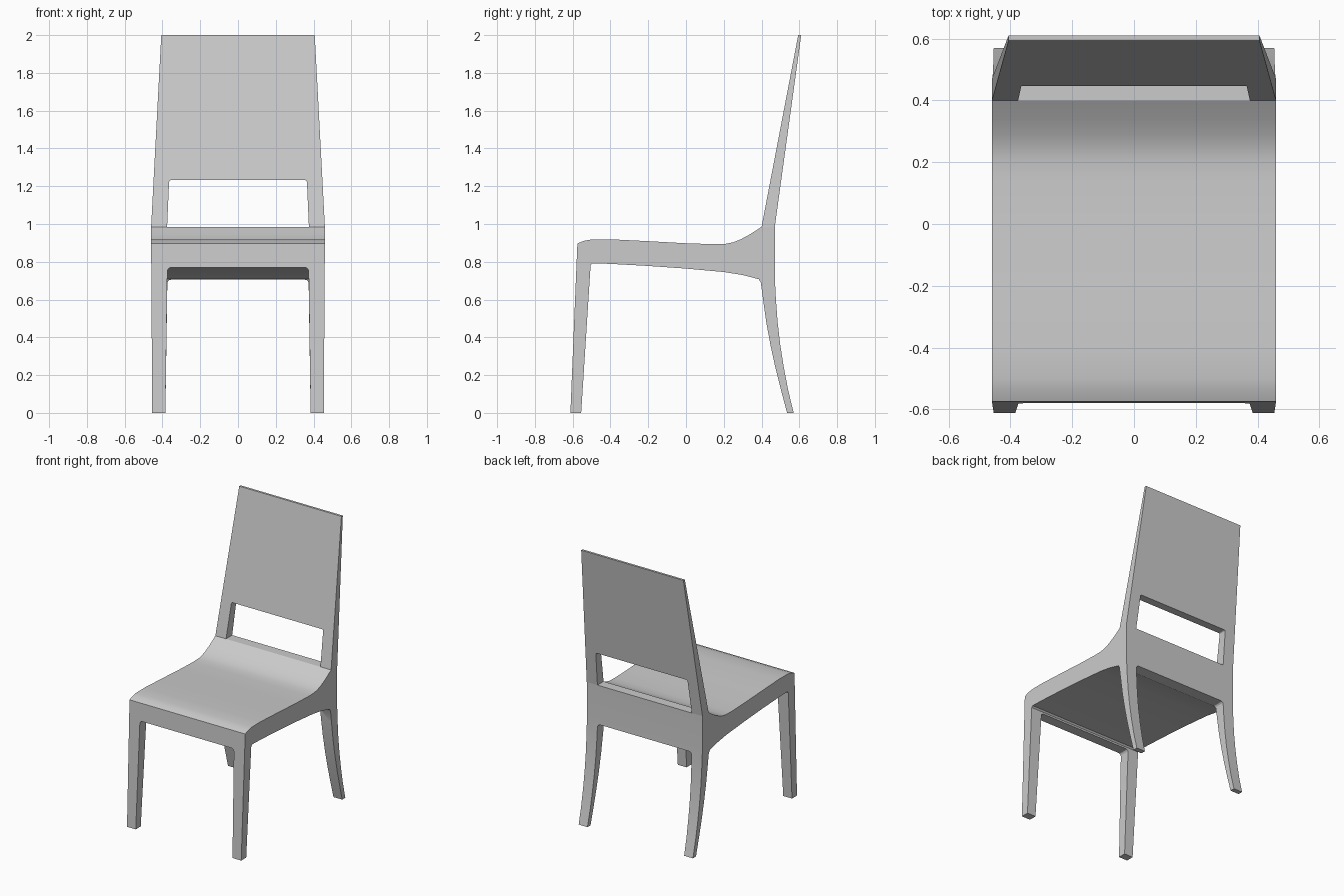
import bpy, bmesh, math

if "Cube" in bpy.data.objects:
    bpy.data.objects.remove(bpy.data.objects["Cube"])

grey = bpy.data.materials.new("light grey")
grey.diffuse_color = (0.6, 0.6, 0.6, 1)
grey.use_nodes = True
grey.node_tree.nodes["Principled BSDF"].inputs["Base Color"].default_value = grey.diffuse_color


def half_width(z):
    """Half width of the chair: legs narrow to the floor, back narrows to the top."""
    if z > 0.985:
        return 0.46 - (z - 0.985) * 0.053
    return 0.454 + 0.006 * min(z / 0.9, 1)


def loft(name, end_a, end_b):
    """Solid between two matching outlines."""
    bm = bmesh.new()
    a = [bm.verts.new(p) for p in end_a]
    b = [bm.verts.new(p) for p in end_b]
    n = len(a)
    caps = [bm.faces.new(a), bm.faces.new(b[::-1])]
    for i in range(n):
        j = (i + 1) % n
        bm.faces.new((a[j], a[i], b[i], b[j]))
    bmesh.ops.triangulate(bm, faces=caps)
    bmesh.ops.recalc_face_normals(bm, faces=bm.faces)
    mesh = bpy.data.meshes.new(name)
    bm.to_mesh(mesh)
    bm.free()
    mesh.materials.append(grey)
    obj = bpy.data.objects.new(name, mesh)
    bpy.context.collection.objects.link(obj)
    return obj


def side_profile(name, profile):
    """Side outline (y, z) stretched across the chair's width."""
    return loft(name, [(-half_width(z), y, z) for y, z in profile],
                [(half_width(z), y, z) for y, z in profile])


def cut_opening(obj, y0, y1, z0, z1, w0, w1, r):
    """Cut a tapered opening with rounded top corners through obj along y."""
    right = [(w0, z0), (w1, z1 - r)]
    for deg in (30, 60, 90):
        t = math.radians(deg)
        right.append((w1 - r + r * math.cos(t), z1 - r + r * math.sin(t)))
    outline = right + [(-x, z) for x, z in reversed(right)]
    cutter = loft("cutter", [(x, y0, z) for x, z in outline],
                  [(x, y1, z) for x, z in outline])
    cutter.hide_render = True
    mod = obj.modifiers.new("opening", 'BOOLEAN')
    mod.operation = 'DIFFERENCE'
    mod.solver = 'EXACT'
    mod.object = cutter
    bpy.context.view_layer.objects.active = obj
    bpy.ops.object.modifier_apply(modifier=mod.name)
    bpy.data.objects.remove(cutter)


# Side outline of the seat and legs
seat_top = [(-0.575, 0.897), (-0.54, 0.911), (-0.5, 0.918), (-0.4, 0.919),
            (-0.2, 0.909), (0, 0.898), (0.15, 0.893), (0.21, 0.895),
            (0.25, 0.903), (0.29, 0.919), (0.34, 0.946), (0.40, 0.985)]
rear_leg_back = [(0.47, 0.985), (0.47, 0.72), (0.476, 0.6), (0.485, 0.48),
                 (0.499, 0.36), (0.518, 0.24), (0.541, 0.12), (0.57, 0)]
rear_leg_front = [(0.535, 0), (0.503, 0.12), (0.473, 0.24), (0.447, 0.36),
                  (0.425, 0.48), (0.408, 0.60), (0.396, 0.69), (0.385, 0.708)]
seat_underside = [(0.3, 0.730), (0.2, 0.746), (0, 0.764), (-0.2, 0.778),
                  (-0.4, 0.789), (-0.495, 0.792), (-0.505, 0.782)]
front_leg_foot = [(-0.555, 0), (-0.612, 0)]

# Seat and legs, with gaps between the front legs and the rear legs
seat = side_profile("seat_and_legs", seat_top + rear_leg_back + rear_leg_front
                    + seat_underside + front_leg_foot)
cut_opening(seat, -0.8, -0.3, -0.1, 0.77, 0.386, 0.374, 0.02)
cut_opening(seat, 0.25, 0.8, -0.1, 0.705, 0.386, 0.374, 0.02)

# Leaning backrest with the open window above the seat
back = side_profile("backrest", [(0.40, 0.985), (0.47, 0.985), (0.61, 2.0), (0.594, 2.0)])
cut_opening(back, 0.2, 0.8, 0.9, 1.232, 0.379, 0.365, 0.01)

for obj in (seat, back):
    bpy.ops.object.select_all(action='DESELECT')
    obj.select_set(True)
    bpy.context.view_layer.objects.active = obj
    bpy.ops.object.shade_smooth_by_angle(angle=math.radians(30))
